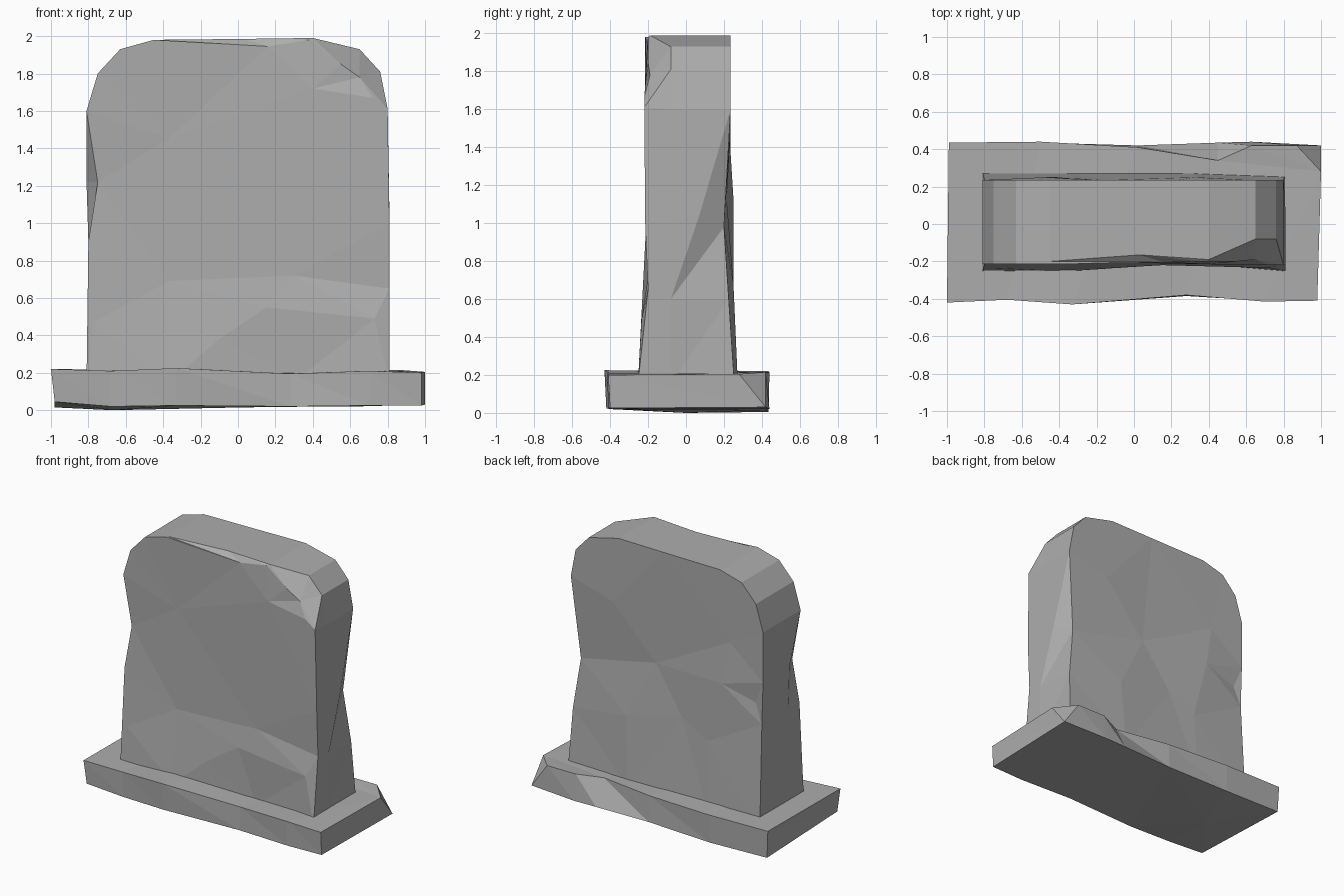
import bpy
import bmesh
from mathutils import Vector
from mathutils.geometry import delaunay_2d_cdt

cube = bpy.data.objects.get("Cube")
if cube:
    bpy.data.objects.remove(cube, do_unlink=True)

stone = bpy.data.materials.new("grey stone")
stone.use_nodes = True
grey = (0.42, 0.42, 0.42, 1)
stone.diffuse_color = grey
stone.node_tree.nodes["Principled BSDF"].inputs["Base Color"].default_value = grey


def add_cap(bm, ring, inner, axes):
    """Fill a closed ring, passing through the inner dent points."""
    inner_verts = [bm.verts.new(p) for p in inner]
    verts = list(ring) + inner_verts
    flat = [Vector((v.co[axes[0]], v.co[axes[1]])) for v in verts]
    result = delaunay_2d_cdt(flat, [], [list(range(len(ring)))], 1, 1e-5)
    faces, origins = result[2], result[3]
    for face in faces:
        corners = [verts[origins[i][0]] for i in face if origins[i]]
        if len(set(corners)) == 3:
            bm.faces.new(corners)


def build_stone(name, rings, caps, axes):
    """Join rings of points with triangles and cap both ends."""
    bm = bmesh.new()
    loops = [[bm.verts.new(p) for p in ring] for ring in rings]
    for lower, upper in zip(loops, loops[1:]):
        count = len(lower)
        for i in range(count):
            j = (i + 1) % count
            bm.faces.new((lower[i], lower[j], upper[i]))
            bm.faces.new((lower[j], upper[j], upper[i]))
    add_cap(bm, loops[0], caps[0], axes)
    add_cap(bm, loops[-1], caps[1], axes)
    bmesh.ops.remove_doubles(bm, verts=bm.verts, dist=0.0005)
    bmesh.ops.dissolve_degenerate(bm, edges=bm.edges, dist=0.0001)
    bmesh.ops.recalc_face_normals(bm, faces=bm.faces)
    mesh = bpy.data.meshes.new(name)
    bm.to_mesh(mesh)
    bm.free()
    mesh.materials.append(stone)
    obj = bpy.data.objects.new(name, mesh)
    bpy.context.collection.objects.link(obj)
    return obj


def flare(z):
    """Extra thickness of the slab towards its foot."""
    return 0.035 * max(0, (0.7 - z) / 0.5)


# Upright slab: outline in x and z, clockwise from the lower -x corner
outline = [(-.81, .15), (-.8, .9), (-.81, 1.22), (-.81, 1.6), (-.75, 1.8),
           (-.63, 1.93), (-.45, 1.98), (.03, 1.985), (.4, 1.99), (.65, 1.93),
           (.76, 1.81), (.8, 1.6), (.81, 1), (.81, .6), (.81, .15),
           (.3, .15), (-.37, .15)]
front = [(x, -.215 - flare(z), z) for x, z in outline]
middle = [(x, -.08, z) for x, z in outline]
back = [(x, .235 + flare(z), z) for x, z in outline]

# Chips along the front rim, the outer band and the back rim
chips = [
    (front, {2: (-.75, -.2, 1.22), 7: (.16, -.205, 1.945), 8: (.38, -.2, 1.98),
             9: (.55, -.2, 1.85), 10: (.65, -.19, 1.78), 11: (.8, -.22, 1.61),
             13: (.81, -.2, .65), 15: (.3, -.21, .15)}),
    (middle, {6: (-.45, -.2, 1.98), 7: (.03, -.165, 1.985),
              8: (.4, -.19, 1.99), 12: (.81, .07, 1.04)}),
    (back, {12: (.74, .2, .98), 13: (.79, .225, .6), 14: (.81, .255, .15)}),
]
for ring, changes in chips:
    for index, point in changes.items():
        ring[index] = point

# Shallow dents on both broad faces
front_dents = [(-.37, -.2, 1.45), (-.37, -.2, .69), (.3, -.2, .72),
               (.15, -.22, .55), (-.1, -.235, .38), (-.77, -.235, .47),
               (.73, -.235, .49), (.4, -.215, 1.72), (.72, -.22, 1.67)]
back_dents = [(.1, .215, 1.12), (-.13, .235, .78), (-.47, .25, 1.13),
              (-.53, .23, 1.45), (-.74, .225, 1.05), (-.35, .25, .66),
              (.33, .25, .68), (.45, .235, 1.5)]
build_stone("upright_slab", [front, middle, back], [front_dents, back_dents], (0, 2))

# Plinth: the same walk round the top and bottom edges, with one broken corner
plinth_top = [(-1, -.42, .22), (-.68, -.405, .21), (-.33, -.43, .225),
              (.28, -.38, .195), (.7, -.415, .21), (.98, -.41, .2),
              (1, .28, .205), (.87, .42, .215), (.63, .42, .215),
              (.45, .34, .205), (.02, .41, .21), (-.5, .44, .215),
              (-.99, .435, .22)]
plinth_bottom = [(-.98, -.41, .045), (-.68, -.4, .02), (-.33, -.42, .025),
                 (.28, -.385, .02), (.7, -.41, .025), (.98, -.4, .025),
                 (1, .42, .03), (1, .42, .03), (.63, .44, .02),
                 (.45, .435, .02), (.02, .42, .015), (-.5, .435, .005),
                 (-.98, .43, .015)]
build_stone("plinth", [plinth_bottom, plinth_top], [[(-.67, 0, 0)], []], (0, 1))
